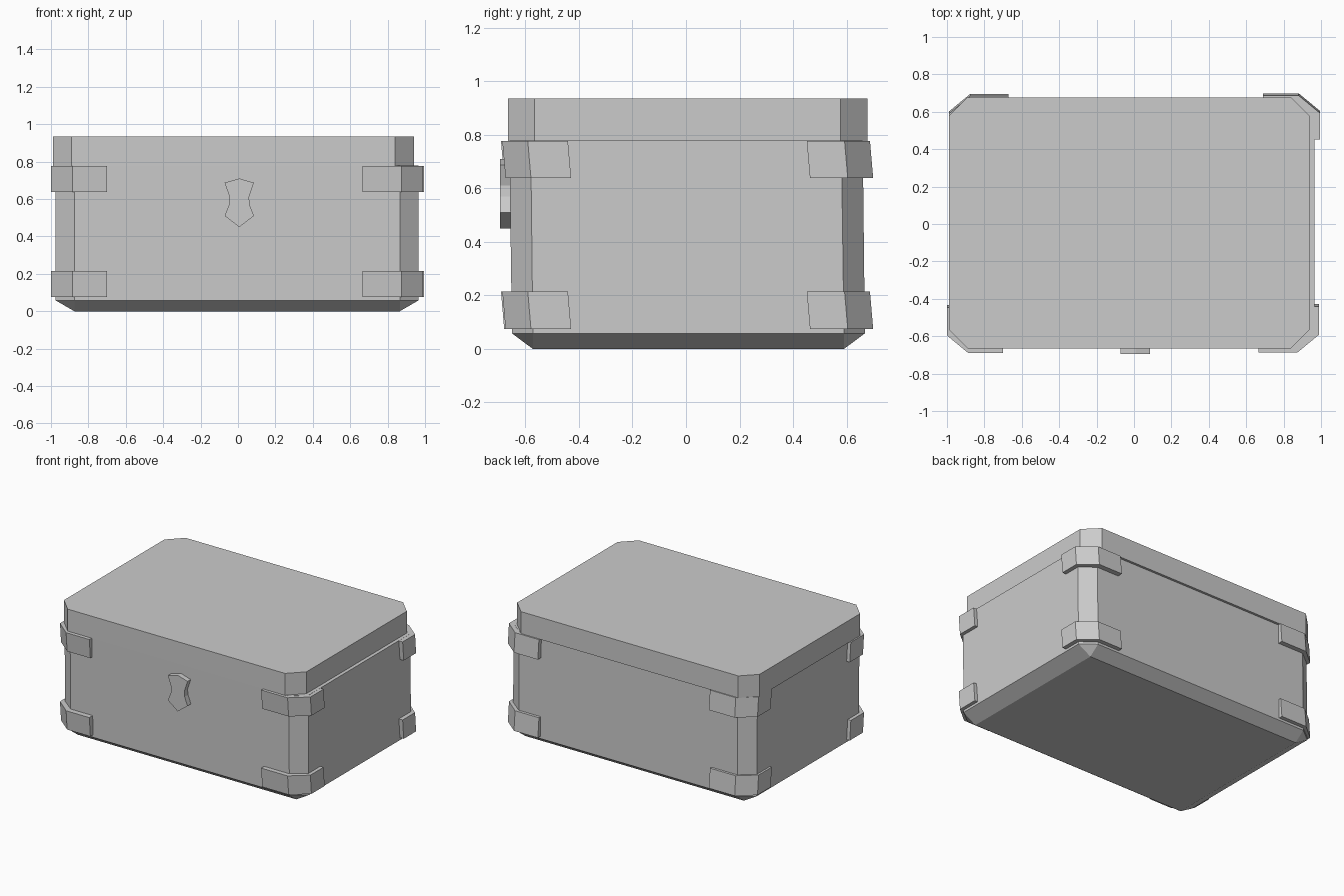
import bpy, bmesh
from mathutils import Vector

if "Cube" in bpy.data.objects:
    bpy.data.objects.remove(bpy.data.objects["Cube"], do_unlink=True)

GREY = (0.6, 0.6, 0.6, 1)
mat = bpy.data.materials.new("plain grey")
mat.use_nodes = True
mat.diffuse_color = GREY
mat.node_tree.nodes["Principled BSDF"].inputs["Base Color"].default_value = GREY


def loft(name, rings):
    """Closed solid through a stack of matching outlines."""
    bm = bmesh.new()
    loops = [[bm.verts.new(p) for p in ring] for ring in rings]
    n = len(loops[0])
    for a, b in zip(loops, loops[1:]):
        for i in range(n):
            j = (i + 1) % n
            bm.faces.new((a[i], a[j], b[j], b[i]))
    bm.faces.new(loops[0][::-1])
    bm.faces.new(loops[-1])
    bmesh.ops.remove_doubles(bm, verts=bm.verts, dist=0.0005)
    bmesh.ops.recalc_face_normals(bm, faces=bm.faces)
    mesh = bpy.data.meshes.new(name)
    bm.to_mesh(mesh)
    bm.free()
    mesh.materials.append(mat)
    obj = bpy.data.objects.new(name, mesh)
    bpy.context.collection.objects.link(obj)
    return obj


def octagon(x0, x1, y0, y1, cx, cy, z, inset=0):
    """Rectangle with cut corners; inset=1 pulls the sides in to sharp corners."""
    ix, iy = cx * inset, cy * inset
    return [Vector((x, y, z)) for x, y in (
        (x0 + cx, y0 + iy), (x1 - cx, y0 + iy), (x1 - ix, y0 + cy), (x1 - ix, y1 - cy),
        (x1 - cx, y1 - iy), (x0 + cx, y1 - iy), (x0 + ix, y1 - cy), (x0 + ix, y0 + cy))]


# Chest body, with a bevelled underside and a very slight lean
loft("body", [
    octagon(-0.975, 0.965, -0.65, 0.668, 0.1, 0.078, 0, inset=1),
    octagon(-0.975, 0.965, -0.65, 0.668, 0.1, 0.078, 0.058),
    octagon(-0.975, 0.965, -0.66, 0.66, 0.1, 0.08, 0.778)])

# Flat lid, set a little to one side
loft("lid", [octagon(-0.99, 0.94, -0.665, 0.677, 0.1, 0.1, z) for z in (0.776, 0.935)])


# Corner bands: outer corner, arm ends
corners = {
    "front_right": (-1.0, -0.685, -0.70, -0.44),
    "front_left": (0.99, -0.68, 0.665, -0.435),
    "back_right": (-0.99, 0.69, -0.67, 0.445),
    "back_left": (0.995, 0.693, 0.69, 0.457),
}


def band(name, xo, yo, xe, ye, z0, z1):
    sx, sy = (1 if xo > 0 else -1), (1 if yo > 0 else -1)
    xc, yc = xo - 0.115 * sx, yo - 0.095 * sy
    xi, yi = xo - 0.05 * sx, yo - 0.05 * sy
    plan = [(xe, yo), (xc, yo), (xo, yc), (xo, ye),
            (xi, ye), (xi, yc - 0.02 * sy), (xc - 0.02 * sx, yi), (xe, yi)]
    lean = 0.006
    loft(name, [[Vector((x, y + d, z)) for x, y in plan]
                for z, d in ((z0, lean), (z1, -lean))])


for corner, (xo, yo, xe, ye) in corners.items():
    band("lower_band_" + corner, xo, yo, xe, ye, 0.075, 0.215)
    band("upper_band_" + corner, xo, yo, xe, ye, 0.638, 0.777)

# Shield-shaped lock plate with waisted sides
half = [(0, 0.45), (0.078, 0.51), (0.055, 0.57), (0.052, 0.61), (0.078, 0.687), (0, 0.71)]
shield = half + [(-x, z) for x, z in half[-2:0:-1]]
loft("lock_plate", [[Vector((x + 0.007, y, z)) for x, z in shield] for y in (-0.64, -0.695)])
